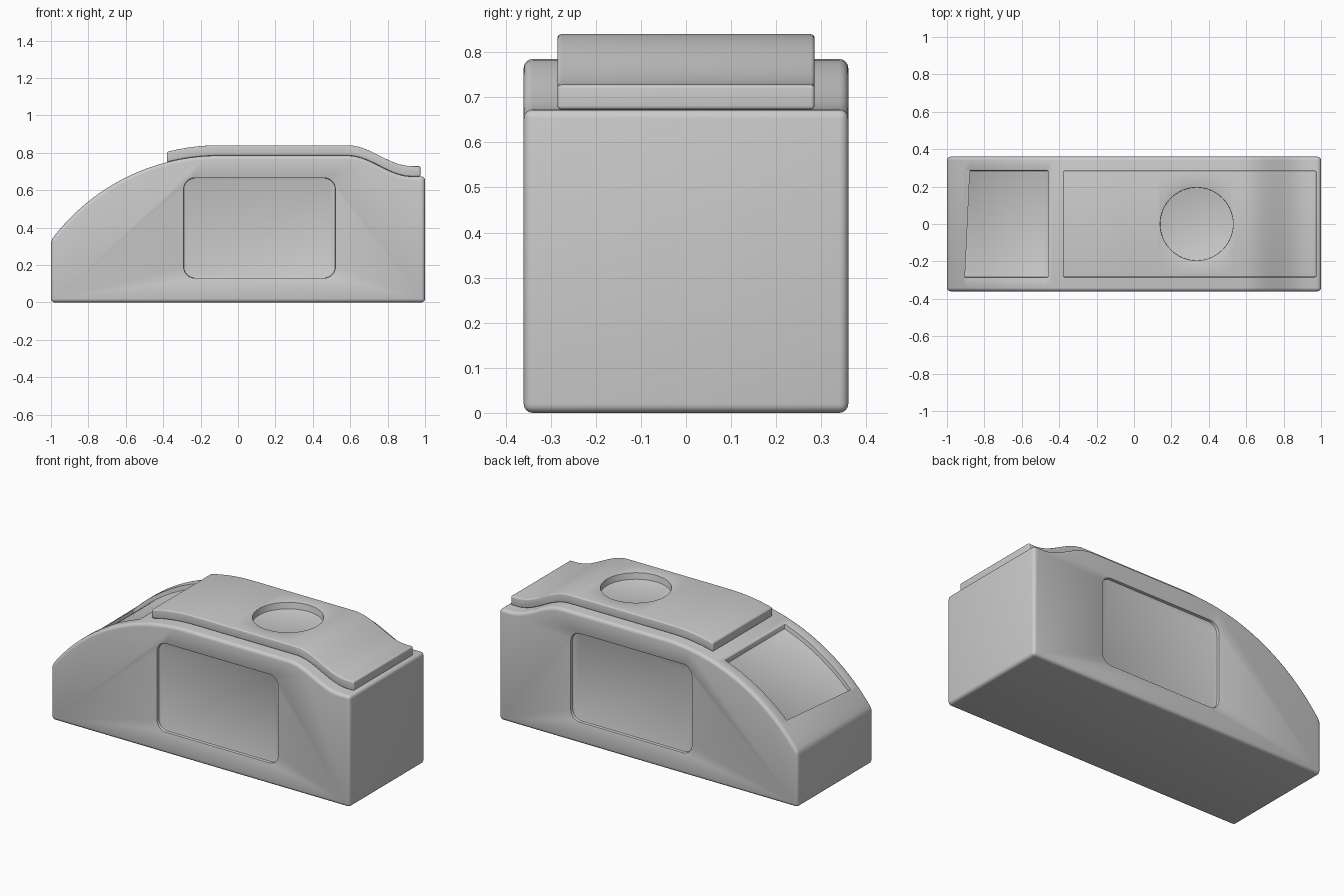
import bpy, bmesh, math
from math import sin, cos, pi

if "Cube" in bpy.data.objects:
    bpy.data.objects.remove(bpy.data.objects["Cube"])


# height of the flowing top line at x: front arc, flat roof, rear dip
def top(x):
    if x < -0.1:
        r = 1.12
        return 0.785 - r + math.sqrt(r * r - (x + 0.1) ** 2)
    t = min(max((x - 0.585) / 0.345, 0), 1)
    return 0.785 - 0.112 * (1 - cos(pi * t)) / 2


def samples(x0, x1, n):
    return [x0 + (x1 - x0) * i / n for i in range(n + 1)]


# solid made from an x/z outline extruded between two y values
def extrude_xz(name, pts, y0, y1):
    bm = bmesh.new()
    face = bm.faces.new([bm.verts.new((x, y0, z)) for x, z in pts])
    res = bmesh.ops.extrude_face_region(bm, geom=[face])
    verts = [g for g in res["geom"] if isinstance(g, bmesh.types.BMVert)]
    bmesh.ops.translate(bm, verts=verts, vec=(0, y1 - y0, 0))
    bmesh.ops.recalc_face_normals(bm, faces=bm.faces)
    me = bpy.data.meshes.new(name)
    bm.to_mesh(me)
    bm.free()
    ob = bpy.data.objects.new(name, me)
    bpy.context.collection.objects.link(ob)
    return ob


# band that follows the top line between two vertical offsets
def band(name, x0, x1, low, high, half, n):
    xs = samples(x0, x1, n)
    pts = [(x, top(x) + low) for x in xs] + [(x, top(x) + high) for x in reversed(xs)]
    return extrude_xz(name, pts, -half, half)


def rounded_rect(x0, x1, z0, z1, r, n=8):
    corners = [(x1 - r, z1 - r), (x0 + r, z1 - r), (x0 + r, z0 + r), (x1 - r, z0 + r)]
    return [(cx + r * cos(pi / 2 * (k + i / n)), cz + r * sin(pi / 2 * (k + i / n)))
            for k, (cx, cz) in enumerate(corners) for i in range(n + 1)]


def bevel(ob, width, segments):
    m = ob.modifiers.new("bevel", "BEVEL")
    m.width, m.segments, m.limit_method = width, segments, "ANGLE"
    m.angle_limit = math.radians(32)


# bevel, cut the recesses, soften their rims, then shade
def finish(ob, width, cutters):
    bevel(ob, width, 4)
    for c in cutters:
        c.hide_render = True
        m = ob.modifiers.new("cut", "BOOLEAN")
        m.operation, m.solver, m.object = "DIFFERENCE", "EXACT", c
    bevel(ob, 0.005, 2)
    bpy.ops.object.select_all(action="DESELECT")
    ob.select_set(True)
    bpy.context.view_layer.objects.active = ob
    bpy.ops.object.convert(target="MESH")
    bpy.ops.object.shade_smooth_by_angle(angle=math.radians(30))
    for c in cutters:
        bpy.data.objects.remove(c)


# main body with side panels and sloping front window recess
outline = [(-1, 0)] + [(x, top(x)) for x in samples(-1, 1, 64)] + [(1, 0)]
body = extrude_xz("body", outline, -0.36, 0.36)
panel = rounded_rect(-0.29, 0.52, 0.13, 0.665, 0.06)
cutters = [extrude_xz("panel_cutter", panel, s * 0.342, s * 0.5) for s in (-1, 1)]
cutters.append(band("window_cutter", -0.905, -0.46, -0.03, 0.15, 0.285, 16))
finish(body, 0.02, cutters)

# raised lid following the roof, with a round well
lid = band("lid", -0.38, 0.975, 0.0, 0.055, 0.285, 48)
bpy.ops.mesh.primitive_cylinder_add(vertices=64, radius=0.195, depth=0.2,
                                    location=(0.335, 0, 0.9))
well = bpy.context.object
well.name = "well_cutter"
finish(lid, 0.008, [well])
